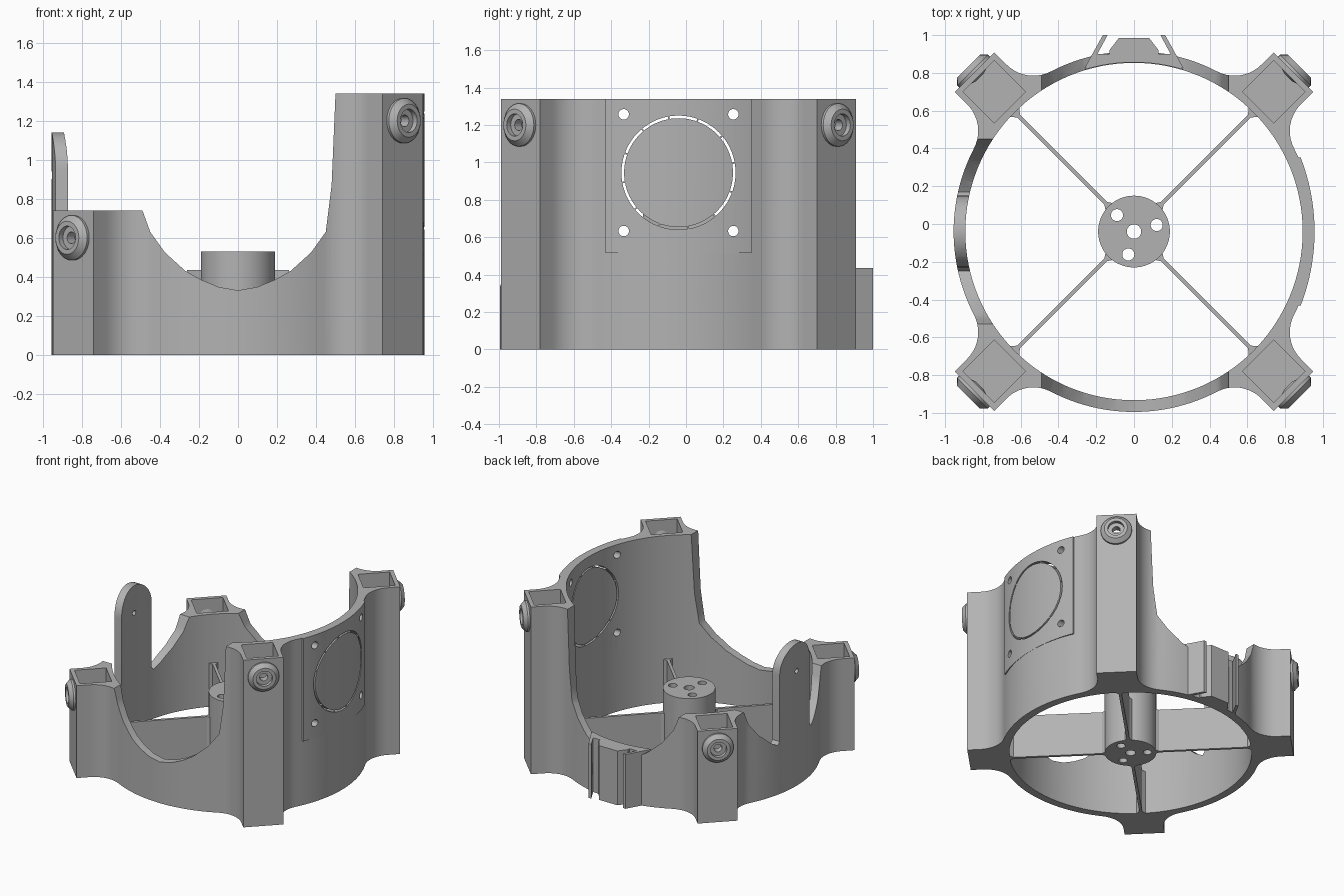
import bpy, bmesh
from math import sin, cos, pi, radians, hypot, atan2

if "Cube" in bpy.data.objects:
    bpy.data.objects.remove(bpy.data.objects["Cube"])

grey = bpy.data.materials.new("plain grey")
grey.use_nodes = True
COLOUR = (0.45, 0.45, 0.45, 1)
grey.diffuse_color = COLOUR
grey.node_tree.nodes["Principled BSDF"].inputs["Base Color"].default_value = COLOUR

CY = -0.04                      # ring centre in y
R_OUT, R_IN = 0.955, 0.893      # ring wall
POST_U, POST_H = 1.046, 0.148   # post distance from the centre, half width
TALL, LOW = 1.34, 0.74
DIAGONALS = [radians(45 + 90 * k) for k in range(4)]


def finish(name, bm):
    bmesh.ops.recalc_face_normals(bm, faces=bm.faces[:])
    mesh = bpy.data.meshes.new(name)
    bm.to_mesh(mesh)
    bm.free()
    mesh.materials.append(grey)
    ob = bpy.data.objects.new(name, mesh)
    bpy.context.collection.objects.link(ob)
    return ob


UP = lambda a, b, c: (a, b, c)
ALONG_Y = lambda a, b, c: (a, c, b)
ALONG_X = lambda a, b, c: (c, a, b)


def prism(name, outlines, lo, hi, place=UP):
    """Extrude flat outlines from lo to hi along the axis chosen by place."""
    bm = bmesh.new()
    for pts in outlines:
        rings = [[bm.verts.new(place(a, b, c)) for a, b in pts] for c in (lo, hi)]
        n = len(pts)
        bm.faces.new(rings[0])
        bm.faces.new(rings[1])
        for i in range(n):
            j = (i + 1) % n
            bm.faces.new((rings[0][i], rings[0][j], rings[1][j], rings[1][i]))
    return finish(name, bm)


def arc(cx, cy, r, start, end, n):
    return [(cx + r * cos(start + (end - start) * i / n),
             cy + r * sin(start + (end - start) * i / n)) for i in range(n + 1)]


def circle(cx, cy, r, n=32):
    return arc(cx, cy, r, 0, 2 * pi, n)[:-1]


def turn(pts, a):
    """Local (outward, sideways) points turned to direction a about the ring centre."""
    return [(u * cos(a) - v * sin(a), CY + u * sin(a) + v * cos(a)) for u, v in pts]


def mirrored(half):
    return half + [(u, -v) for u, v in reversed(half)]


def cut(targets, cutter):
    for ob in targets:
        bpy.context.view_layer.objects.active = ob
        mod = ob.modifiers.new("cut", "BOOLEAN")
        mod.operation, mod.solver, mod.object = "DIFFERENCE", "EXACT", cutter
        bpy.ops.object.modifier_apply(modifier=mod.name)
    bpy.data.objects.remove(cutter)


# Ring with four corner posts blended in by fillets
FILLET = 0.2
fv = POST_H + FILLET
fu = (( R_OUT + FILLET) ** 2 - fv ** 2) ** 0.5
blend = atan2(fv, fu)
outline = []
for a in DIAGONALS:
    half = arc(fu, -fv, FILLET, pi - blend, pi / 2, 10)
    half.append((POST_U + POST_H, -POST_H))
    outline += turn(mirrored(half), a)
    outline += arc(0, CY, R_OUT, a + blend, a + pi / 2 - blend, 24)[1:-1]
body = prism("ring_wall_and_posts", [outline], 0, TALL)
cut([body], prism("bore", [circle(0, CY, R_IN, 128)], -1, 2))

# Valley through front and back, rising to the tall side
left = [(-0.49, LOW), (-0.45, 0.63), (-0.375, 0.525), (-0.27, 0.43), (-0.19, 0.385), (-0.1, 0.348)]
right = [(-x, z) for x, z in reversed(left[1:])]
valley = left + [(0, 0.33)] + right + [(0.48, 0.87), (0.5, TALL), (0.5, 1.5), (-0.49, 1.5)]
cut([body], prism("valley", [valley], -1.3, 1.3, ALONG_Y))

# Low side, leaving an upright rounded tab
TAB = 0.19
side = [(y + CY, z) for y, z in left[:4]] + [(CY - TAB - 0.02, 0.395), (CY - TAB, 0.42)]
side += arc(CY, 0.95, TAB, pi, 0, 20)
side += [(CY + TAB, 0.42), (CY + TAB + 0.02, 0.395)] + [(CY - y, z) for y, z in reversed(left[:4])]
side = [(-1.3, LOW)] + side + [(1.3, LOW), (1.3, 1.5), (-1.3, 1.5)]
cut([body], prism("low_side", [side], -1.3, -0.3, ALONG_X))
cut([body], prism("tab_hole", [circle(CY, 0.92, 0.02, 20)], -1.2, -0.5, ALONG_X))

# Square sockets in the posts
s = 0.117
square = [(POST_U - s, -s), (POST_U + s, -s), (POST_U + s, s), (POST_U - s, s)]
cut([body], prism("sockets", [turn(square, a) for a in DIAGONALS], 0.05, 1.5))

# Shallower curved panel on the tall side
panel_r = 1.08
half_angle = 0.4 / panel_r
panel_outline = arc(0.956 - panel_r, CY, panel_r, -half_angle, half_angle, 24)
panel_outline += arc(0, CY, 0.92, 0.44, -0.44, 24)
panel = prism("side_panel", [panel_outline], 0.515, TALL)

# Round slot with thin bridges, and screw holes around it
PZ = 0.945
slots = []
for k in range(12):
    a0, a1 = radians(30 * k + 10.8), radians(30 * k + 39.2)
    slots.append(arc(CY, PZ, 0.305, a0, a1, 8) + arc(CY, PZ, 0.291, a1, a0, 8))
slots += [circle(CY + 0.293 * i, PZ + 0.312 * j, 0.028, 20) for i in (-1, 1) for j in (-1, 1)]
cut([body, panel], prism("panel_slots", slots, 0.5, 1.2, ALONG_X))

# Screw bosses on the outer post faces
boss = [(0.03, -0.04), (0.03, 0.015), (0.06, 0.015), (0.06, 0.045), (0.085, 0.045),
        (0.115, 0.015), (0.115, -0.01), (0.03, -0.04)]
for k, a in enumerate(DIAGONALS):
    tall = cos(a) > 0
    z = (TALL if tall else LOW) - 0.14
    face = POST_U + POST_H

    def ring_points(r, d, n=32):
        loop = []
        for i in range(n):
            t = 2 * pi * i / n
            x, y = turn([(face + d, r * cos(t))], a)[0]
            loop.append((x, y, z + r * sin(t)))
        return loop

    bm = bmesh.new()
    loops = [[bm.verts.new(p) for p in ring_points(r, d)] for r, d in boss[:-1]]
    for m in range(len(loops)):
        p, q = loops[m], loops[(m + 1) % len(loops)]
        for i in range(len(p)):
            j = (i + 1) % len(p)
            bm.faces.new((p[i], p[j], q[j], q[i]))
    finish(f"screw_boss_{k + 1}", bm)

    bm = bmesh.new()
    ends = [[bm.verts.new(p) for p in ring_points(0.032, d)] for d in (-0.06, 0.1)]
    for e in ends:
        bm.faces.new(e)
    for i in range(32):
        j = (i + 1) % 32
        bm.faces.new((ends[0][i], ends[0][j], ends[1][j], ends[1][i]))
    cut([body], finish("boss_hole", bm))

# Central hub with a shaft hole and three screw holes
hub = prism("hub", [circle(0, CY, 0.19, 64)], 0, 0.53)
holes = [circle(0, CY, 0.038)]
for deg in (16, 136, 256):
    holes.append(turn(circle(0.125, 0, 0.032, 24), radians(deg)))
cut([hub], prism("hub_holes", holes, -1, 1))

# Thin spokes, flared at both ends
spoke = mirrored([(0.182, 0.03), (0.21, 0.011), (0.865, 0.011), (0.9, 0.04)])
for k, a in enumerate(DIAGONALS):
    prism(f"spoke_{k + 1}", [turn(spoke, a)], 0, 0.35)

# Clip on the back: base, centre block and two slanted prongs
CLIP = 0.435
base = arc(0, CY, 0.896, radians(107), radians(73), 16)
prism("clip_base", [base + [(0.22, 0.9), (-0.22, 0.9)]], 0, CLIP)
prism("clip_block", [[(-0.13, 0.88), (-0.13, 0.92), (-0.08, 0.985),
                      (0.08, 0.985), (0.13, 0.92), (0.13, 0.88)]], 0, CLIP)
for name, m in (("left", 1), ("right", -1)):
    prong = [(0.262, 0.825), (0.165, 1.0), (0.14, 1.0), (0.215, 0.86)]
    prism(f"clip_prong_{name}", [[(m * x, y) for x, y in prong]], 0, CLIP)

# Smooth the round surfaces, keep edges crisp
for ob in bpy.context.scene.objects:
    if ob.type == "MESH":
        bpy.ops.object.select_all(action="DESELECT")
        ob.select_set(True)
        bpy.context.view_layer.objects.active = ob
        bpy.ops.object.shade_smooth_by_angle(angle=radians(30))
